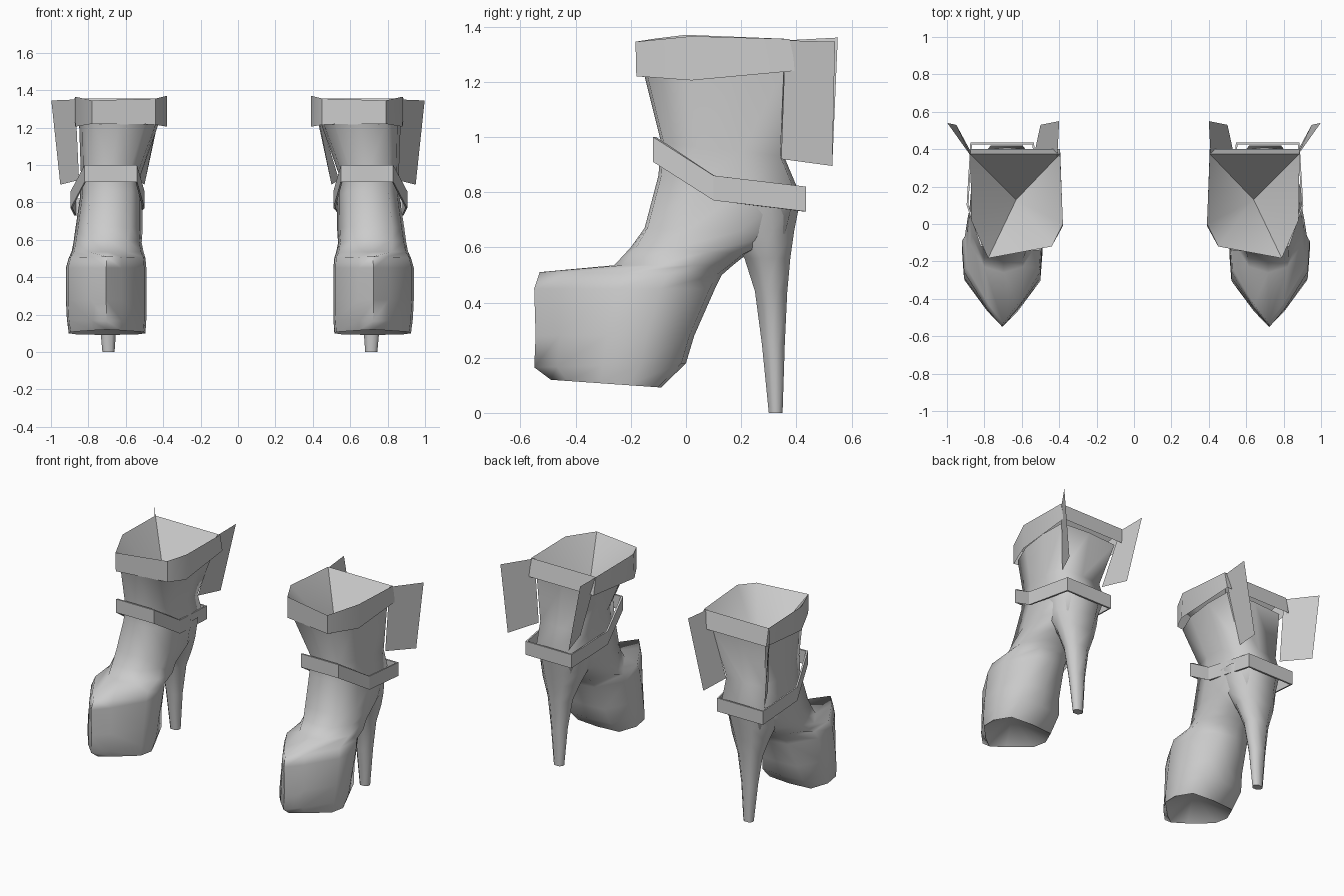
import bpy, bmesh, math

cube = bpy.data.objects.get("Cube")
if cube:
    bpy.data.objects.remove(cube, do_unlink=True)

grey = bpy.data.materials.new("light_grey")
grey.use_nodes = True
colour = (0.6, 0.6, 0.6, 1)
grey.diffuse_color = colour
grey.node_tree.nodes["Principled BSDF"].inputs["Base Color"].default_value = colour


def build(name, rings, side, bottom=None, top=None, smooth=0, closed=True, loop=False, shift=0.0):
    """Skin a stack of equal rings; bottom/top are fan points, side -1 mirrors."""
    bm = bmesh.new()
    place = lambda p: bm.verts.new((p[0] if side > 0 else shift - p[0], p[1], p[2]))
    vs = [[place(p) for p in r] for r in rings]
    n = len(vs[0])
    pairs = list(zip(vs, vs[1:])) + ([(vs[-1], vs[0])] if loop else [])
    for a, b in pairs:
        for i in range(n if closed else n - 1):
            j = (i + 1) % n
            bm.faces.new((a[i], a[j], b[j], b[i]))
    for ring, tip in ((vs[0], bottom), (vs[-1], top)):
        if tip:
            t = place(tip)
            for i in range(n):
                bm.faces.new((ring[i], ring[(i + 1) % n], t))
    bmesh.ops.recalc_face_normals(bm, faces=bm.faces)
    me = bpy.data.meshes.new(name)
    bm.to_mesh(me)
    bm.free()
    me.materials.append(grey)
    ob = bpy.data.objects.new(name, me)
    bpy.context.collection.objects.link(ob)
    if smooth:
        bpy.ops.object.select_all(action='DESELECT')
        bpy.context.view_layer.objects.active = ob
        ob.select_set(True)
        bpy.ops.object.shade_smooth_by_angle(angle=math.radians(smooth))
    return ob


# Half outlines (width, front-to-back) for the shaft and for the pointed foot
BLUNT = [(0, 0), (0.64, 0.02), (0.92, 0.3), (1, 0.65), (1, 0.97), (0, 1)]
POINT = [(0, 0), (0.38, 0.15), (0.95, 0.45), (1, 0.7), (1, 0.97), (0, 1)]


def section(zf, zb, yf, yb, xl, xr, point, back):
    half = [(a[0] + (b[0] - a[0]) * point, a[1] + (b[1] - a[1]) * point)
            for a, b in zip(BLUNT, POINT)]
    half[4] = (back, 0.97)
    full = half + [(-w, t) for w, t in half[4:0:-1]]
    cx, hw = (xl + xr) / 2, (xr - xl) / 2
    return [(cx + w * hw, yf + (yb - yf) * t, zf + (zb - zf) * t) for w, t in full]


# Boot body: z front, z back, y front, y back, x inner, x outer, pointedness, back width
BODY = [
    (0.12, 0.092, -0.49, -0.09, 0.515, 0.925, 1, 0.75),
    (0.165, 0.18, -0.55, 0.00, 0.51, 0.935, 1, 0.7),
    (0.28, 0.28, -0.545, 0.03, 0.51, 0.94, 1, 0.6),
    (0.45, 0.45, -0.55, 0.105, 0.51, 0.94, 1, 0.5),
    (0.51, 0.50, -0.53, 0.13, 0.515, 0.925, 1, 0.5),
    (0.535, 0.535, -0.26, 0.17, 0.525, 0.91, 0.4, 0.5),
    (0.60, 0.575, -0.20, 0.22, 0.535, 0.90, 0.2, 0.6),
    (0.67, 0.65, -0.15, 0.375, 0.53, 0.89, 0, 0.6),
    (0.86, 0.80, -0.10, 0.41, 0.53, 0.865, 0, 0.8),
    (0.98, 0.93, -0.09, 0.355, 0.54, 0.86, 0, 0.88),
    (1.22, 1.24, -0.15, 0.37, 0.44, 0.87, 0, 0.95),
]

# Heel, flaring into the ankle: z, y front, y back, x inner, x outer
HEEL = [
    (0.0, 0.30, 0.35, 0.68, 0.745),
    (0.25, 0.275, 0.358, 0.663, 0.768),
    (0.44, 0.25, 0.367, 0.635, 0.793),
    (0.56, 0.212, 0.378, 0.59, 0.832),
    (0.66, 0.13, 0.392, 0.555, 0.86),
    (0.80, 0.04, 0.42, 0.53, 0.872),
]


def heel_ring(z, yf, yb, xl, xr):
    c, dx, dy = (xr - xl) * 0.25, xr - xl, yb - yf
    return [(xl + c, yf, z), (xr - c, yf, z), (xr, yf + dy * .35, z), (xr, yf + dy * .7, z),
            (xr - c, yb, z), (xl + c, yb, z), (xl, yf + dy * .7, z), (xl, yf + dy * .35, z)]


# Cuff outline: x, y bottom, y top, z bottom, z top
CUFF = [(0.79, -0.18, -0.183, 1.22, 1.345), (0.45, -0.12, -0.12, 1.215, 1.355),
        (0.39, -0.01, 0.0, 1.205, 1.37), (0.405, 0.40, 0.375, 1.24, 1.355),
        (0.885, 0.40, 0.375, 1.24, 1.355), (0.88, 0.02, 0.02, 1.205, 1.365)]

# Ankle strap outline: x, y, z bottom
STRAP = [(0.55, -0.12, 0.91), (0.83, -0.12, 0.91), (0.905, 0.10, 0.77),
         (0.885, 0.435, 0.73), (0.545, 0.435, 0.73), (0.51, 0.10, 0.77)]

# Side flaps: top edge then bottom edge
FLAPS = {
    "outer": [[(0.87, 0.36, 1.35), (0.998, 0.54, 1.345)], [(0.85, 0.345, 0.92), (0.95, 0.53, 0.895)]],
    "inner": [[(0.41, 0.36, 1.35), (0.40, 0.55, 1.36)], [(0.54, 0.345, 0.92), (0.50, 0.53, 0.895)]],
}

for label, s in (("left", 1), ("right", -1)):
    # Body with a hollowed sole
    build(label + "_boot_body", [section(*r) for r in BODY], s,
          bottom=(0.72, -0.28, 0.23), smooth=78, shift=0.02)
    build(label + "_heel", [heel_ring(*r) for r in HEEL], s,
          bottom=(0.712, 0.325, 0.0), smooth=60, shift=0.02)
    # Cuff band, with the lining sinking to a point inside the shaft
    build(label + "_cuff", [[(x, yb, zb) for x, yb, yt, zb, zt in CUFF],
                            [(x, yt, zt) for x, yb, yt, zb, zt in CUFF]],
          s, top=(0.64, 0.13, 1.03), smooth=50, shift=0.01)
    # Strap as a closed band with a thin inner wall
    inner = [(0.71 + (x - 0.71) * 0.95, 0.16 + (y - 0.16) * 0.96, z) for x, y, z in STRAP]
    lift = lambda ring: [(x, y, z + 0.09) for x, y, z in ring]
    build(label + "_ankle_strap", [STRAP, lift(STRAP), lift(inner), inner], s, loop=True, shift=0.01)
    for where, rows in FLAPS.items():
        build(f"{label}_{where}_flap", rows, s, closed=False)
